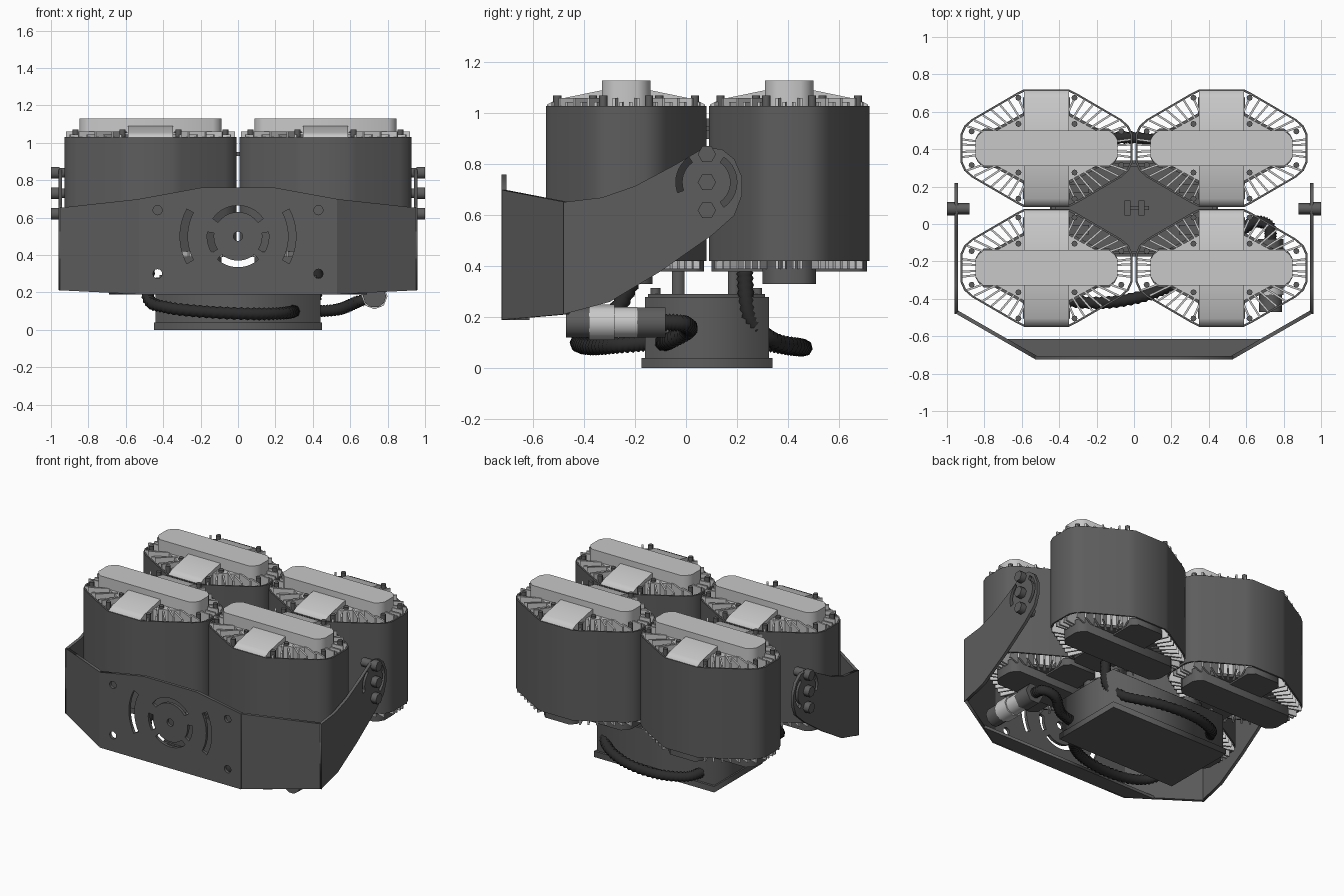
import bpy, bmesh
from math import sin, cos, pi, radians
from mathutils import Matrix, Vector

if "Cube" in bpy.data.objects:
    bpy.data.objects.remove(bpy.data.objects["Cube"], do_unlink=True)


def material(name, v):
    m = bpy.data.materials.new(name)
    m.use_nodes = True
    m.diffuse_color = (v, v, v, 1)
    m.node_tree.nodes["Principled BSDF"].inputs["Base Color"].default_value = (v, v, v, 1)
    return m


DARK = material("dark grey paint", 0.11)
LIGHT = material("light grey metal", 0.58)
BLACK = material("black rubber", 0.025)


def frame(u, v, n, origin=(0, 0, 0)):
    """Matrix taking local x, y, z to the directions u, v, n."""
    return Matrix.Translation(origin) @ Matrix((u, v, n)).transposed().to_4x4()


TOP = Matrix.Identity(4)
SIDE = frame((0, 1, 0), (0, 0, 1), (1, 0, 0))
FRONT = frame((1, 0, 0), (0, 0, 1), (0, -1, 0))


def link(name, mesh, mat):
    mesh.materials.clear()
    mesh.materials.append(mat)
    ob = bpy.data.objects.new(name, mesh)
    bpy.context.scene.collection.objects.link(ob)
    return ob


def curve_mesh(cu):
    ob = bpy.data.objects.new("temporary", cu)
    bpy.context.scene.collection.objects.link(ob)
    dg = bpy.context.evaluated_depsgraph_get()
    mesh = bpy.data.meshes.new_from_object(ob.evaluated_get(dg))
    bpy.data.objects.remove(ob)
    return mesh


def plate(name, loops, n0, n1, mat, mtx=TOP):
    """Extrude an outline (first loop) with holes (other loops) from n0 to n1."""
    cu = bpy.data.curves.new(name, "CURVE")
    cu.dimensions = "2D"
    cu.fill_mode = "BOTH"
    cu.extrude = (n1 - n0) / 2
    for loop in loops:
        s = cu.splines.new("POLY")
        s.points.add(len(loop) - 1)
        for p, (x, y) in zip(s.points, loop):
            p.co = (x, y, 0, 1)
        s.use_cyclic_u = True
    mesh = curve_mesh(cu)
    mesh.transform(mtx @ Matrix.Translation((0, 0, (n0 + n1) / 2)))
    return link(name, mesh, mat)


def box(name, x0, x1, y0, y1, z0, z1, mat):
    return plate(name, [[(x0, y0), (x1, y0), (x1, y1), (x0, y1)]], z0, z1, mat)


def circle(cx, cy, r, n=12):
    return [(cx + r * cos(2 * pi * i / n), cy + r * sin(2 * pi * i / n)) for i in range(n)]


def arc_slot(cx, cy, r0, r1, a0, a1, n=10):
    ang = [radians(a0 + (a1 - a0) * i / n) for i in range(n + 1)]
    return ([(cx + r1 * cos(a), cy + r1 * sin(a)) for a in ang]
            + [(cx + r0 * cos(a), cy + r0 * sin(a)) for a in reversed(ang)])


def four_way(quadrant):
    """Mirror a quarter outline (running from the +x end to the +y end) all round."""
    left = [(-x, y) for x, y in reversed(quadrant)]
    half = quadrant + left
    return half + [(-x, -y) for x, y in half]


def scaled(loop, sx, sy):
    return [(x * sx, y * sy) for x, y in loop]


def smooth_path(pts, steps):
    """Catmull-Rom samples through the points."""
    p = [Vector(q) for q in [pts[0]] + pts + [pts[-1]]]
    out = []
    for a, b, c, d in zip(p, p[1:], p[2:], p[3:]):
        for i in range(steps):
            t = i / steps
            out.append(0.5 * (2 * b + (c - a) * t + (2 * a - 5 * b + 4 * c - d) * t * t
                              + (3 * b - a - 3 * c + d) * t ** 3))
    return out + [p[-1]]


def conduit(name, pts):
    """Corrugated hose along a path."""
    path = smooth_path(pts, 14)
    cu = bpy.data.curves.new(name, "CURVE")
    cu.dimensions = "3D"
    cu.bevel_depth = 0.035
    cu.bevel_resolution = 2
    cu.use_fill_caps = True
    s = cu.splines.new("POLY")
    s.points.add(len(path) - 1)
    for i, (p, co) in enumerate(zip(s.points, path)):
        p.co = (*co, 1)
        p.radius = 1 if i % 2 else 0.8
    return link(name, curve_mesh(cu), BLACK)


# ---- Lamp module, built once at the origin and then repeated
quarter = [(0.46, 0.075), (0.44, 0.12), (0.40, 0.155), (0.16, 0.295), (0.12, 0.315)]
hexagon = four_way(quarter)
lozenge = four_way([(0.38, 0.045), (0.365, 0.07), (0.335, 0.095)])
parts = [
    plate("lamp_shell", [hexagon, scaled(hexagon, 0.975, 0.965)], 0.42, 1.03, DARK),
    plate("heat_sink_core", [scaled(hexagon, 0.66, 0.62)], 0.40, 1.055, LIGHT),
    plate("top_cap", [lozenge], 1.0, 1.13, LIGHT),
    plate("lower_cap", [scaled(lozenge, 1, 1.1)], 0.33, 0.42, DARK),
    plate("lower_cross_bar", [four_way([(0.125, 0.27), (0.09, 0.305)])], 0.38, 0.43, DARK),
    plate("lower_core_cover", [scaled(hexagon, 0.7, 0.66)], 0.39, 0.41, DARK),
]
bevel = parts[2].modifiers.new("soft edge", "BEVEL")
bevel.width = 0.012
bevel.limit_method = "ANGLE"
bevel.angle_limit = radians(60)

# Sloping bar across the top
profile = [(-0.31, 0.98), (0.31, 0.98), (0.31, 1.035), (0.27, 1.055),
           (0.1, 1.09), (-0.1, 1.09), (-0.27, 1.055), (-0.31, 1.035)]
parts.append(plate("top_cross_bar", [profile], -0.12, 0.12, LIGHT, SIDE))

# Fins fanning out from the core to the shell
bm = bmesh.new()
for sx in (-1, 1):
    for sy in (-1, 1):
        for i in range(9):
            t = i / 8
            if t < 0.25:
                p = Vector((0.452, 0.02 + 0.22 * t, 0))
            else:
                k = (t - 0.25) / 0.75
                p = Vector((0.43 - 0.27 * k, 0.12 + 0.17 * k, 0))
            q = Vector((p.x * 0.64, p.y * 0.55, 0))
            p, q = [Vector((v.x * sx, v.y * sy, 0)) for v in (p, q)]
            d = p - q
            turn = d.to_track_quat("X", "Z").to_matrix().to_4x4()
            top = 1.06 if i % 2 else 1.045
            size = Matrix.Diagonal((d.length, 0.011, top - 0.39, 1))
            spot = Matrix.Translation((p + q) / 2 + Vector((0, 0, (top + 0.39) / 2)))
            bmesh.ops.create_cube(bm, size=1, matrix=spot @ turn @ size)
mesh = bpy.data.meshes.new("cooling_fins")
bm.to_mesh(mesh)
bm.free()
parts.append(link("cooling_fins", mesh, LIGHT))

# Screws round the rim
for sx in (-1, 1):
    for sy in (-1, 1):
        for x, y in ((0.15, 0.27), (0.15, 0.13), (0.40, 0.09)):
            parts.append(plate("rim_screw", [circle(x * sx, y * sy, 0.016, 8)], 0.99, 1.07, DARK))

spots = [(x, y) for x in (-0.468, 0.468) for y in (-0.235, 0.405)]
for part in parts:
    for x, y in spots[1:]:
        copy = part.copy()
        copy.location = (x, y, 0)
        bpy.context.scene.collection.objects.link(copy)
    part.location = (*spots[0], 0)

# ---- Mounting bracket
T = 0.02
holes = [circle(0, 0.5, 0.025)]
holes += [circle(sx * 0.43, z, 0.025) for sx in (-1, 1) for z in (0.30, 0.64)]
holes += [arc_slot(0, 0.5, 0.13, 0.165, *a) for a in ((35, 145), (228, 312), (172, 212), (-32, 8))]
holes += [arc_slot(0, 0.5, 0.27, 0.31, *a) for a in ((152, 208), (-28, 28))]
face = [(-0.53, 0.19), (0.53, 0.19), (0.53, 0.70), (0.2, 0.76), (-0.2, 0.76), (-0.53, 0.70)]
plate("bracket_front", [face] + holes, 0.705, 0.725, DARK, FRONT)
plate("bracket_lower_flange", [[(-0.53, -0.715), (0.53, -0.715), (0.69, -0.615), (-0.69, -0.615)]],
      0.19, 0.21, DARK)

arm = [(-0.48, 0.212), (-0.3, 0.26), (-0.1, 0.38), (0.1, 0.52), (0.19, 0.60), (0.22, 0.68),
       (0.22, 0.75), (0.19, 0.82), (0.14, 0.86), (0.07, 0.865), (-0.04, 0.80), (-0.2, 0.715),
       (-0.33, 0.67), (-0.48, 0.652)]
arm_holes = [arc_slot(0.08, 0.73, 0.095, 0.12, *a) for a in ((-55, 55), (125, 200))]
for s, label in ((1, "left"), (-1, "right")):
    x0, x1 = sorted((s * 0.94, s * 0.96))
    plate(label + "_bracket_arm", [arm] + arm_holes, x0, x1, DARK, SIDE)
    # Slanted corner panel
    a, b = Vector((s * 0.96, -0.475, 0)), Vector((s * 0.525, -0.725, 0))
    u = (b - a).normalized()
    n = u.cross(Vector((0, 0, 1)))
    w = (b - a).length
    t0, t1 = (-T, 0) if n.y < 0 else (0, T)
    plate(label + "_bracket_corner", [[(0, 0.212), (w, 0.19), (w, 0.70), (0, 0.652)]],
          t0, t1, DARK, frame(u, (0, 0, 1), n, a))
    # Pivot bolts
    for z in (0.62, 0.73, 0.84):
        x0, x1 = sorted((s * 0.955, s * 1.0))
        plate(label + "_pivot_bolt", [circle(0.082, z, 0.036, 6)], x0, x1, DARK, SIDE)
        x0, x1 = sorted((s * 0.88, s * 0.945))
        plate(label + "_pivot_nut", [circle(0.082, z, 0.03, 6)], x0, x1, DARK, SIDE)

# ---- Control box under the lamps
box("control_box", -0.44, 0.44, -0.16, 0.325, 0.03, 0.28, DARK)
box("box_base_cover", -0.45, 0.45, -0.175, 0.34, 0.0, 0.04, DARK)
box("box_top_plate", -0.42, 0.42, -0.15, 0.31, 0.28, 0.292, DARK)
for sx in (-1, 1):
    for y in (-0.03, 0.19):
        box("support_post", sx * 0.3 - 0.06, sx * 0.3 + 0.06, y - 0.025, y + 0.025, 0.28, 0.43, DARK)
    for y in (-0.12, 0.28):
        plate("box_screw", [circle(sx * 0.38, y, 0.022, 6)], 0.28, 0.315, DARK)
for x in (-0.035, 0.04):
    box("centre_coupling", x - 0.015, x + 0.015, 0.045, 0.125, 0.9, 0.98, DARK)
box("centre_coupling_pin", -0.05, 0.08, 0.075, 0.095, 0.93, 0.95, DARK)

# ---- Cable gland, running front to back
for name, r, sides, y0, y1, mat in (
        ("gland_cap", 0.062, 10, 0.38, 0.47, DARK), ("gland_collar", 0.07, 8, 0.28, 0.38, LIGHT),
        ("gland_sleeve", 0.06, 12, 0.19, 0.28, LIGHT), ("gland_nut", 0.068, 6, 0.08, 0.19, DARK)):
    plate(name, [circle(0.73, 0.18, r, sides)], y0, y1, mat, FRONT)

# ---- Corrugated cables
conduit("supply_cable", [(0.73, -0.09, 0.18), (0.72, -0.01, 0.175), (0.64, 0.01, 0.15),
                         (0.54, -0.06, 0.11), (0.43, -0.09, 0.10)])
conduit("front_cable", [(-0.47, -0.2, 0.36), (-0.48, -0.31, 0.17), (-0.38, -0.40, 0.12),
                        (-0.15, -0.42, 0.095), (0.1, -0.37, 0.085), (0.25, -0.28, 0.09),
                        (0.3, -0.15, 0.10)])
conduit("back_cable", [(0.42, 0.23, 0.38), (0.42, 0.25, 0.2), (0.36, 0.34, 0.11),
                       (0.15, 0.44, 0.085), (-0.1, 0.46, 0.08), (-0.28, 0.40, 0.085),
                       (-0.34, 0.31, 0.10)])
